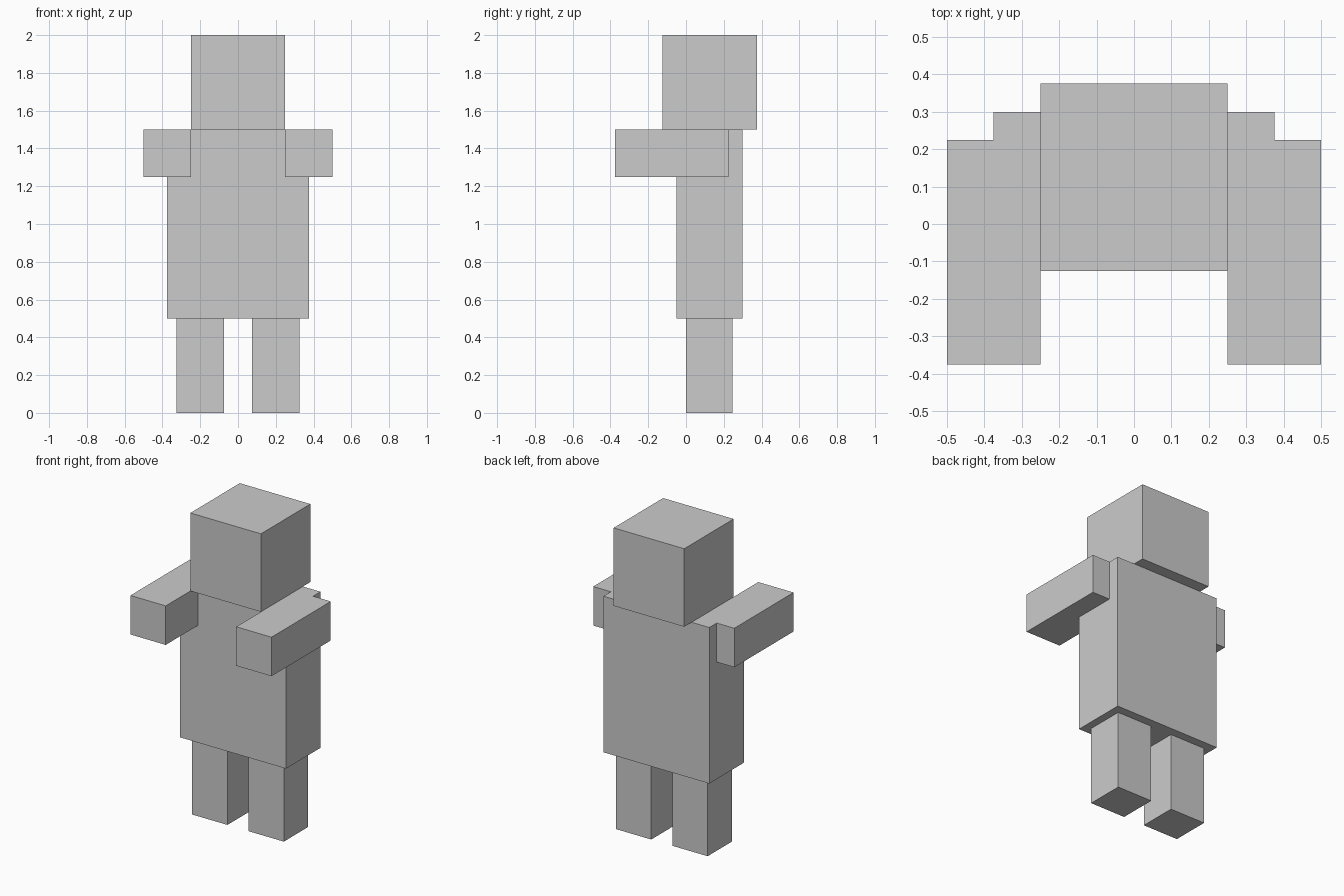
import bpy

if "Cube" in bpy.data.objects:
    bpy.data.objects.remove(bpy.data.objects["Cube"])


def box(name, lo, hi):
    """Axis-aligned box between two opposite corners, with baked size."""
    size = [b - a for a, b in zip(lo, hi)]
    centre = [(a + b) / 2 for a, b in zip(lo, hi)]
    bpy.ops.mesh.primitive_cube_add(size=1, location=centre)
    obj = bpy.context.object
    obj.name = obj.data.name = name
    obj.scale = size
    bpy.ops.object.transform_apply(location=False, rotation=False, scale=True)
    return obj


def box_pair(name, lo, hi):
    """A box on the +x side and its mirror image on the -x side."""
    box(name + "_left", lo, hi)
    box(name + "_right", (-hi[0], lo[1], lo[2]), (-lo[0], hi[1], hi[2]))


# Head and torso
box("head", (-0.25, -0.125, 1.5), (0.25, 0.375, 2.0))
box("torso", (-0.375, -0.05, 0.5), (0.375, 0.3, 1.5))

# Arms reaching forward, set into the torso at the shoulders
box_pair("arm", (0.25, -0.375, 1.25), (0.5, 0.225, 1.5))

# Legs
box_pair("leg", (0.075, 0.0, 0.0), (0.325, 0.245, 0.5))
